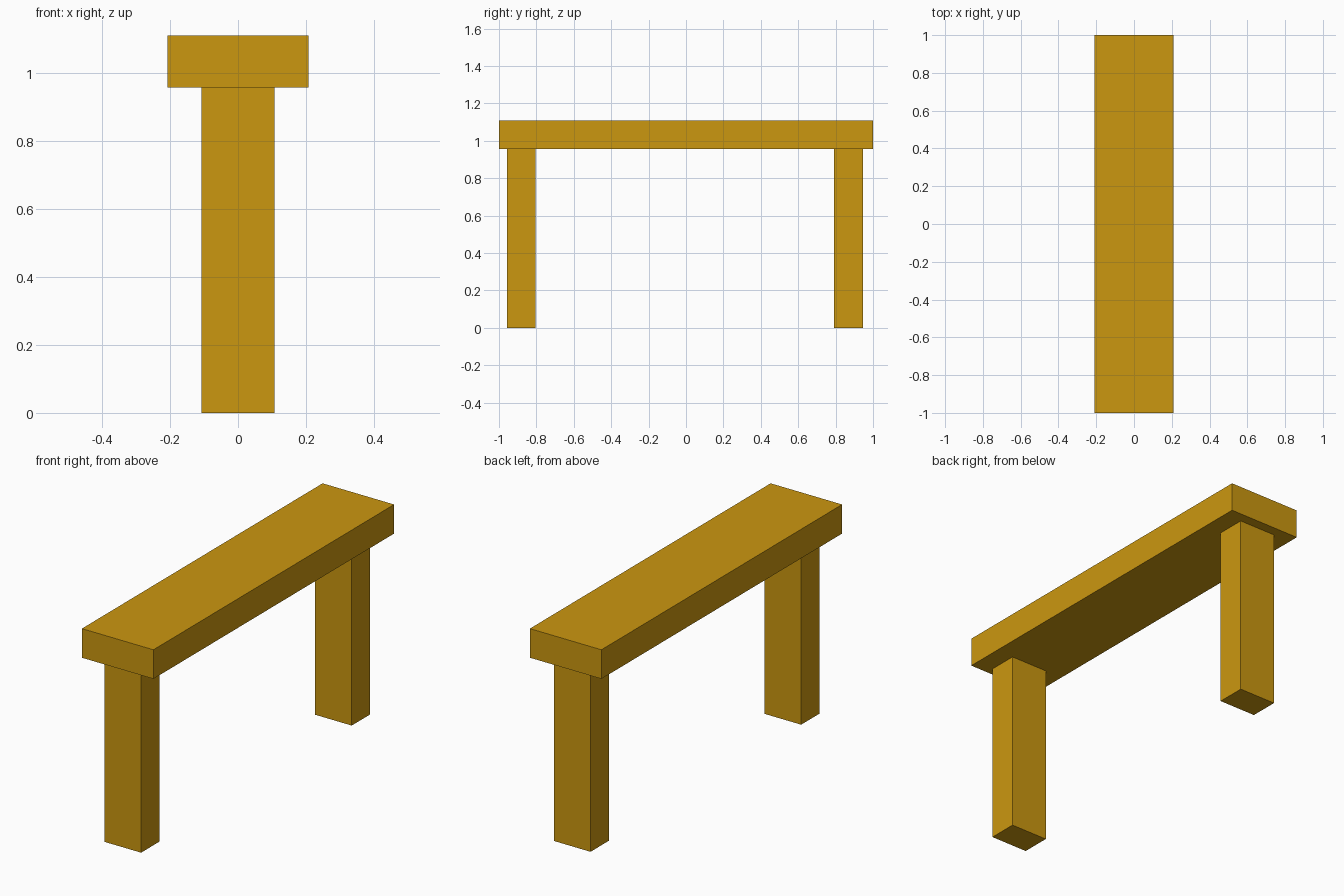
import bpy

default = bpy.data.objects.get("Cube")
if default:
    bpy.data.objects.remove(default, do_unlink=True)

# Golden wood material
COLOUR = (0.60, 0.31, 0.005, 1.0)
wood = bpy.data.materials.new("golden_wood")
wood.use_nodes = True
wood.diffuse_color = COLOUR
wood.node_tree.nodes["Principled BSDF"].inputs["Base Color"].default_value = COLOUR


def box(name, low, high):
    """Add a box spanning two opposite corners."""
    centre = [(a + b) / 2 for a, b in zip(low, high)]
    bpy.ops.mesh.primitive_cube_add(size=1, location=centre)
    obj = bpy.context.object
    obj.name = name
    obj.scale = [b - a for a, b in zip(low, high)]
    bpy.ops.object.transform_apply(location=False, rotation=False, scale=True)
    obj.data.materials.append(wood)
    return obj


SEAT_BOTTOM, SEAT_TOP = 0.957, 1.11

# Seat plank
box("seat", (-0.208, -1, SEAT_BOTTOM), (0.208, 1, SEAT_TOP))

# Legs, one under each end
for name, y_low, y_high in (("front_leg", -0.958, -0.804), ("back_leg", 0.792, 0.946)):
    box(name, (-0.107, y_low, 0), (0.107, y_high, SEAT_BOTTOM))
